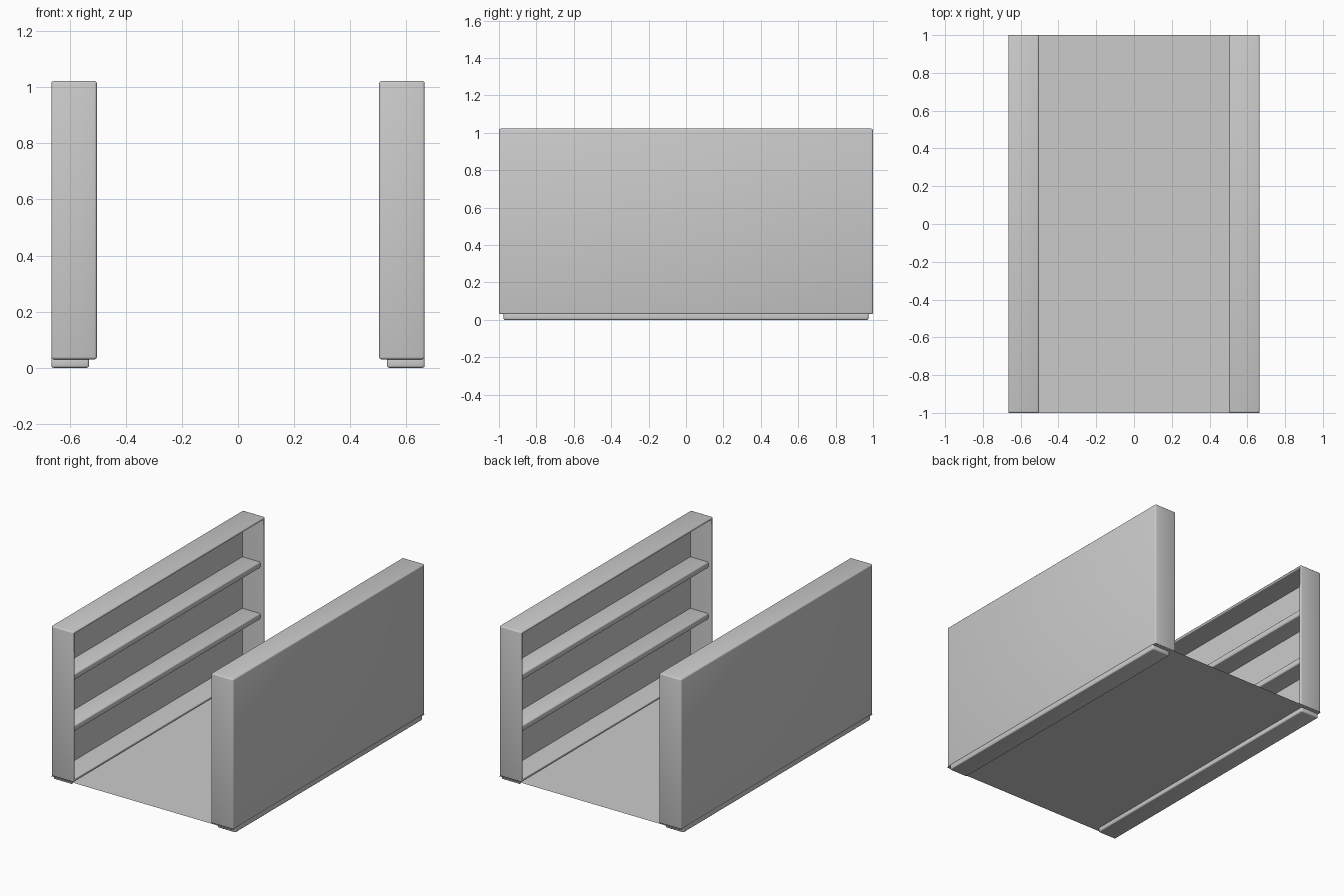
import bpy, bmesh
from mathutils import Vector, Matrix

if "Cube" in bpy.data.objects:
    bpy.data.objects.remove(bpy.data.objects["Cube"])

OUT, INN = 0.665, 0.503      # outer back and open front of each case in x
Z0, Z1 = 0.03, 1.022         # case bottom and top
WALL, BACK = 0.025, 0.01


def box(bm, lo, hi):
    lo, hi = Vector(lo), Vector(hi)
    m = Matrix.Translation((lo + hi) / 2) @ Matrix.Diagonal((*(hi - lo), 1))
    bmesh.ops.create_cube(bm, size=1, matrix=m)
    bm.normal_update()


def round_edges(bm, width, segments=3):
    # soften outward edges only, inner corners stay crisp
    edges = [e for e in bm.edges if e.is_convex and e.calc_face_angle(0) > 0.5]
    bmesh.ops.bevel(bm, geom=edges, offset=width, segments=segments,
                    profile=0.5, affect='EDGES', clamp_overlap=True)


def finish(bm, name, side=1):
    # side = 1 flips the left-hand part to the right
    if side > 0:
        bmesh.ops.scale(bm, vec=(-1, 1, 1), verts=bm.verts)
        bmesh.ops.reverse_faces(bm, faces=bm.faces)
    me = bpy.data.meshes.new(name)
    bm.to_mesh(me)
    bm.free()
    ob = bpy.data.objects.new(name, me)
    bpy.context.collection.objects.link(ob)
    bpy.ops.object.select_all(action='DESELECT')
    ob.select_set(True)
    bpy.context.view_layer.objects.active = ob
    bpy.ops.object.shade_smooth_by_angle(angle=0.6)
    return ob


for side, label in ((-1, "left"), (1, "right")):
    # open-fronted case
    bm = bmesh.new()
    box(bm, (-OUT, -1, Z0), (-INN, 1, Z1))
    front = max(bm.faces, key=lambda f: f.normal.x)
    bmesh.ops.inset_region(bm, faces=[front], thickness=WALL)
    ext = bmesh.ops.extrude_discrete_faces(bm, faces=[front])
    depth = OUT - INN - BACK
    bmesh.ops.translate(bm, vec=(-depth, 0, 0), verts=ext['faces'][0].verts)
    bm.normal_update()
    round_edges(bm, 0.009)
    finish(bm, label + "_bookcase", side)

    # two shelves, set back slightly from the front
    for i, z in enumerate((0.365, 0.705)):
        bm = bmesh.new()
        box(bm, (-OUT + BACK / 2, -0.985, z - 0.02), (-INN - 0.02, 0.985, z + 0.02))
        round_edges(bm, 0.008)
        finish(bm, f"{label}_shelf_{i + 1}", side)

    # recessed plinth
    bm = bmesh.new()
    box(bm, (-OUT, -0.975, 0), (-0.531, 0.975, Z0 + 0.008))
    round_edges(bm, 0.008)
    finish(bm, label + "_plinth", side)

# thin floor sheet under the cases
bm = bmesh.new()
bmesh.ops.create_grid(bm, x_segments=1, y_segments=1, size=1)
bmesh.ops.scale(bm, vec=(OUT, 1, 1), verts=bm.verts)
bmesh.ops.translate(bm, vec=(0, 0, Z0 - 0.002), verts=bm.verts)
finish(bm, "floor_sheet", -1)
